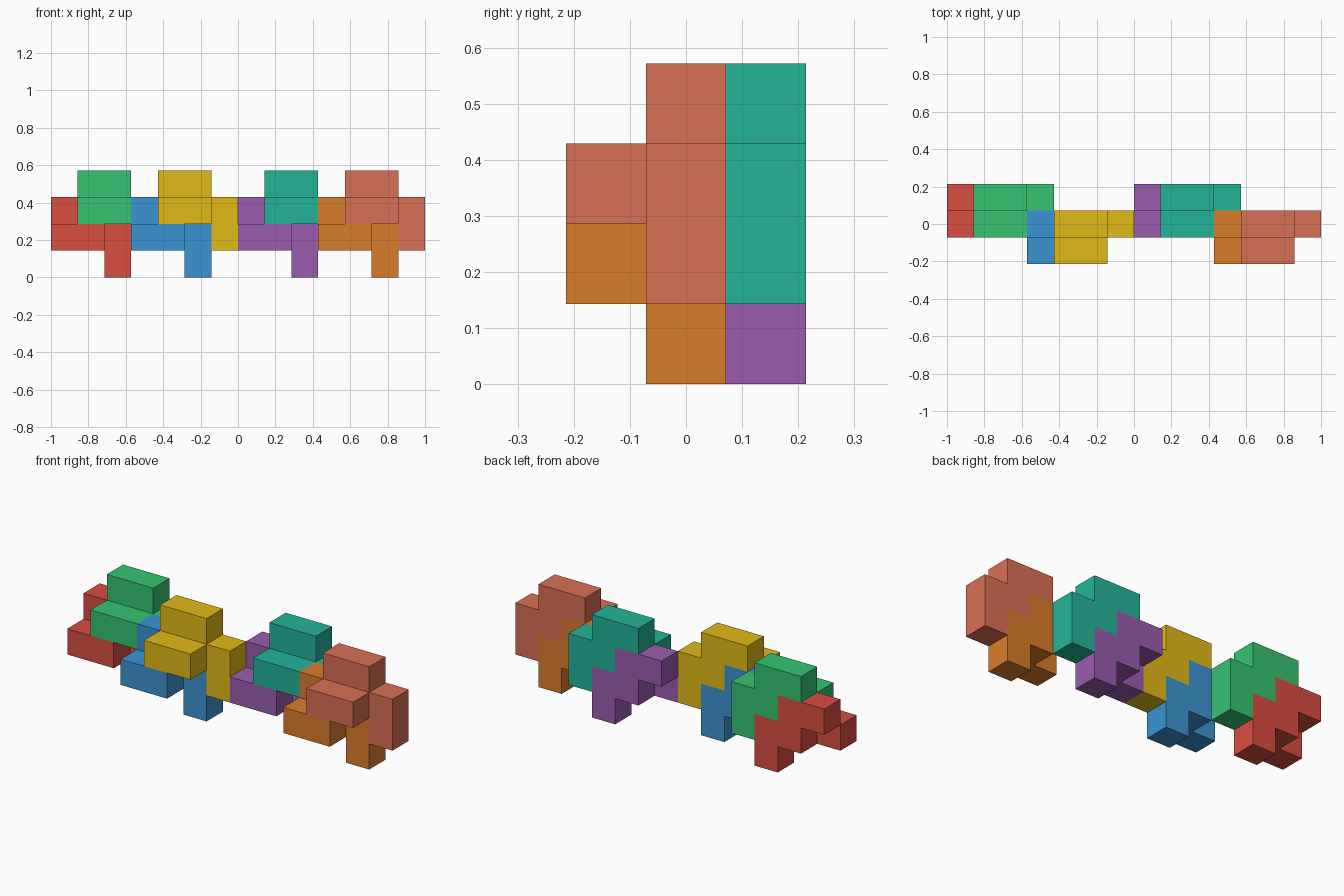
import bpy, bmesh
from mathutils import Color, Vector

if "Cube" in bpy.data.objects:
    bpy.data.objects.remove(bpy.data.objects["Cube"])

U = 1 / 7  # edge length of one cube

# Seven-cube piece as (x, row, z): a stair-shaped back layer (row 1) and a two-cube bar in front (row 0)
PIECE = [(0, 1, 2), (1, 1, 2), (1, 1, 1), (2, 1, 1), (2, 1, 0), (0, 0, 1), (1, 0, 1)]
AXES = [Vector((1, 0, 0)), Vector((0, 1, 0)), Vector((0, 0, 1))]


def make_piece(name, offset, color):
    """Join the cubes of one piece into a single outer skin."""
    cells = set(PIECE)
    bm = bmesh.new()
    for c in PIECE:
        center = Vector(c) + Vector((0.5, 0.5, 0.5)) + Vector(offset)
        for k in range(3):
            n, a, b = AXES[k], AXES[(k + 1) % 3], AXES[(k + 2) % 3]
            for s in (1, -1):
                if tuple(int(v) for v in Vector(c) + n * s) in cells:
                    continue
                corners = [(-1, -1), (1, -1), (1, 1), (-1, 1)][::s]
                bm.faces.new([bm.verts.new((center + (n * s + a * i + b * j) / 2) * U)
                              for i, j in corners])
    bmesh.ops.remove_doubles(bm, verts=bm.verts[:], dist=0.001)
    bmesh.ops.dissolve_limit(bm, angle_limit=0.01, verts=bm.verts[:], edges=bm.edges[:])
    mesh = bpy.data.meshes.new(name)
    bm.to_mesh(mesh)
    bm.free()
    mat = bpy.data.materials.new(name + "_color")
    linear = Color([v / 255 for v in color]).from_srgb_to_scene_linear()
    mat.diffuse_color = (*linear, 1)
    mat.use_nodes = True
    mat.node_tree.nodes["Principled BSDF"].inputs["Base Color"].default_value = mat.diffuse_color
    mesh.materials.append(mat)
    bpy.context.collection.objects.link(bpy.data.objects.new(name, mesh))


# Four stacked pairs: start x, start y, then lower and upper piece colours (sRGB)
PAIRS = [
    (-7, -0.5, ("red", (217, 77, 64)), ("green", (54, 196, 113))),
    (-4, -1.5, ("blue", (59, 148, 210)), ("yellow", (226, 186, 24))),
    (0, -0.5, ("purple", (155, 92, 175)), ("teal", (36, 181, 153))),
    (3, -1.5, ("orange", (217, 125, 43)), ("salmon", (217, 112, 86))),
]
for x, y, lower, upper in PAIRS:
    make_piece(lower[0] + "_lower_piece", (x, y, 0), lower[1])
    make_piece(upper[0] + "_upper_piece", (x + 1, y, 1), upper[1])
